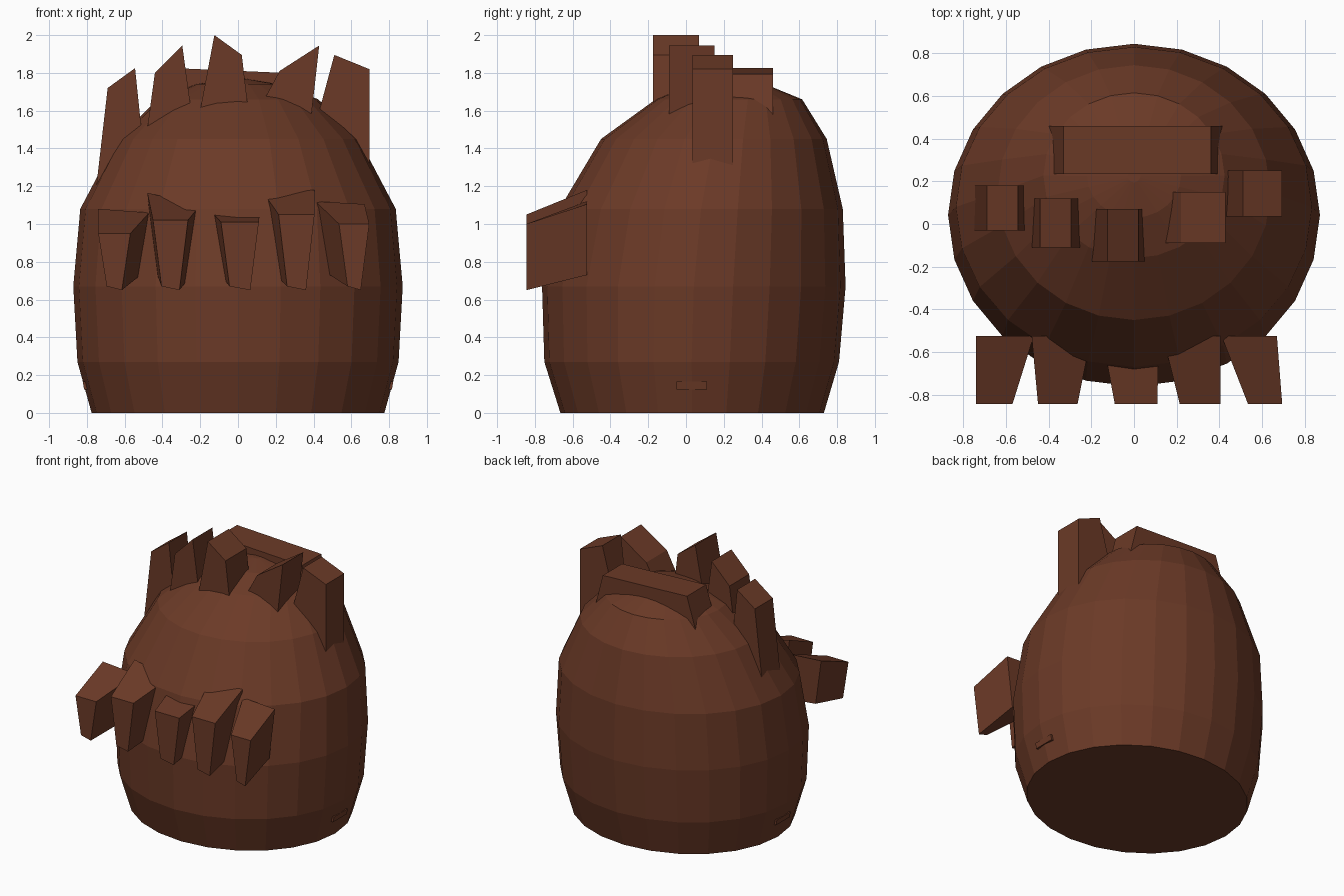
import bpy, bmesh, math

if "Cube" in bpy.data.objects:
    bpy.data.objects.remove(bpy.data.objects["Cube"])

brown = bpy.data.materials.new("dark_brown")
brown.diffuse_color = (0.147, 0.042, 0.020, 1)
brown.use_nodes = True
brown.node_tree.nodes["Principled BSDF"].inputs["Base Color"].default_value = brown.diffuse_color


def finish(name, bm):
    bmesh.ops.recalc_face_normals(bm, faces=bm.faces)
    mesh = bpy.data.meshes.new(name)
    bm.to_mesh(mesh)
    bm.free()
    mesh.materials.append(brown)
    obj = bpy.data.objects.new(name, mesh)
    bpy.context.collection.objects.link(obj)
    return obj


def bridge(name, loops):
    """Skin a list of equal-length point loops and cap both ends."""
    bm = bmesh.new()
    rings = [[bm.verts.new(p) for p in loop] for loop in loops]
    n = len(rings[0])
    for a, b in zip(rings, rings[1:]):
        for i in range(n):
            j = (i + 1) % n
            bm.faces.new((a[i], a[j], b[j], b[i]))
    bm.faces.new(rings[0])
    bm.faces.new(rings[-1])
    return finish(name, bm)


# Barrel-shaped body: z, half width, front y, back y of each ring
SIDES = 24
body_rings = [
    (0.00, 0.775, -0.665, 0.73),
    (0.27, 0.85, -0.75, 0.81),
    (0.67, 0.872, -0.762, 0.845),
    (1.08, 0.835, -0.67, 0.83),
    (1.45, 0.64, -0.45, 0.745),
    (1.66, 0.425, -0.16, 0.615),
    (1.74, 0.22, 0.03, 0.42),
    (1.77, 0.03, 0.195, 0.255),
]
loops = []
for z, rx, y0, y1 in body_rings:
    cy, ry = (y0 + y1) / 2, (y1 - y0) / 2
    loops.append([(rx * math.sin(2 * math.pi * i / SIDES),
                   cy + ry * math.cos(2 * math.pi * i / SIDES), z)
                  for i in range(SIDES)])
bridge("body", loops)

# Spikes on the crown: front-view outline pushed through a y range
spikes = [
    (-0.03, 0.18, [(-0.75, 1.2), (-0.69, 1.72), (-0.545, 1.825), (-0.48, 1.2)]),
    (-0.11, 0.12, [(-0.495, 1.4), (-0.44, 1.80), (-0.295, 1.945), (-0.22, 1.4)]),
    (-0.175, 0.07, [(-0.22, 1.5), (-0.125, 2.0), (0.02, 1.895), (0.067, 1.5)]),
    (-0.09, 0.15, [(0.08, 1.55), (0.22, 1.81), (0.43, 1.945), (0.38, 1.5)]),
    (0.035, 0.25, [(0.39, 1.45), (0.51, 1.895), (0.695, 1.82), (0.695, 1.3)]),
    (0.235, 0.46, [(-0.41, 1.56), (-0.33, 1.825), (0.36, 1.795), (0.42, 1.56)]),
]
for k, (y0, y1, outline) in enumerate(spikes):
    bridge(f"crown_spike_{k + 1}", [[(x, y, z) for x, z in outline] for y in (y0, y1)])

# Tapered front blocks: front x range, front top z, back x range, back top z left and right
blocks = [
    (-0.74, -0.57, 0.95, -0.74, -0.47, 1.08, 1.06),
    (-0.45, -0.265, 1.02, -0.48, -0.20, 1.165, 1.10),
    (-0.09, 0.11, 1.01, -0.15, 0.115, 1.075, 1.055),
    (0.215, 0.405, 1.05, 0.135, 0.405, 1.165, 1.18),
    (0.535, 0.695, 1.00, 0.41, 0.67, 1.12, 1.105),
]
IN = 0.045
for k, (f0, f1, fz, b0, b1, zl, zr) in enumerate(blocks):
    front = [(f0, fz), (f1, fz), (f1 - IN, 0.65), (f0 + IN, 0.67)]
    back = [(b0, zl), (b1, zr), (b1 - IN, 0.73), (b0 + IN, 0.75)]
    bridge(f"front_block_{k + 1}", [[(x, -0.845, z) for x, z in front],
                                    [(x, -0.525, z) for x, z in back]])

# Tiny ridge low on each side
for name, s in (("left_ridge", -1), ("right_ridge", 1)):
    bridge(name, [[(s * 0.79, y, 0.125), (s * 0.815, y, 0.125),
                   (s * 0.822, y, 0.165), (s * 0.79, y, 0.165)] for y in (-0.05, 0.11)])
